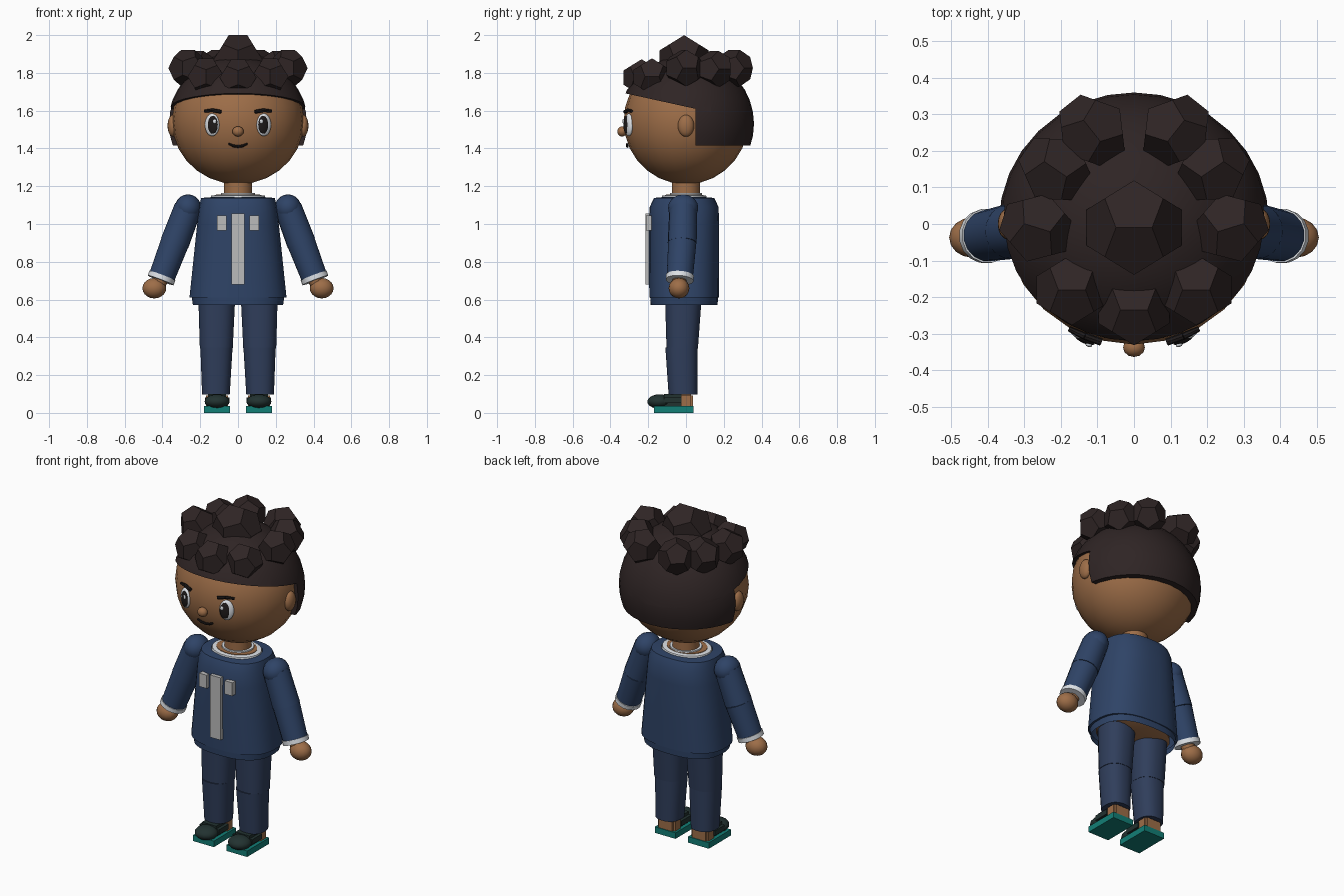
import bpy, bmesh, math
from mathutils import Vector, Matrix

old = bpy.data.objects.get("Cube")
if old:
    bpy.data.objects.remove(old, do_unlink=True)


def material(name, rgb):
    m = bpy.data.materials.new(name)
    m.use_nodes = True
    m.diffuse_color = (*rgb, 1)
    m.node_tree.nodes["Principled BSDF"].inputs["Base Color"].default_value = (*rgb, 1)
    return m


SKIN = material("brown_skin", (.34, .155, .065))
HAIR = material("dark_brown_hair", (.028, .018, .018))
NAVY = material("navy_jacket", (.028, .057, .135))
PANTS = material("navy_trousers", (.029, .048, .105))
TEAL = material("teal_sole", (.006, .21, .18))
SHOE = material("dark_green_shoe", (.016, .032, .03))
GREY = material("light_grey_trim", (.5, .5, .5))
WHITE = material("white", (.75, .78, .82))
BLACK = material("near_black", (.014, .011, .011))


def finish(name, bm, mat, smooth=40):
    bmesh.ops.recalc_face_normals(bm, faces=bm.faces)
    me = bpy.data.meshes.new(name)
    bm.to_mesh(me)
    bm.free()
    me.materials.append(mat)
    if smooth:
        for p in me.polygons:
            p.use_smooth = True
        me.set_sharp_from_angle(angle=math.radians(smooth))
    ob = bpy.data.objects.new(name, me)
    bpy.context.collection.objects.link(ob)
    return ob


def ball_mesh(loc, size, turn=0, u=24, v=14):
    bm = bmesh.new()
    m = Matrix.Translation(loc) @ Matrix.Rotation(turn, 4, 'Z') @ Matrix.Diagonal((*size, 1))
    bmesh.ops.create_uvsphere(bm, u_segments=u, v_segments=v, radius=1, matrix=m)
    return bm


def ball(name, loc, size, mat, turn=0, u=24, v=14):
    return finish(name, ball_mesh(loc, size, turn, u, v), mat, 60)


def box(name, loc, size, mat, bevel=0):
    bm = bmesh.new()
    bmesh.ops.create_cube(bm, size=1, matrix=Matrix.Translation(loc) @ Matrix.Diagonal((*size, 1)))
    if bevel:
        bmesh.ops.bevel(bm, geom=bm.edges[:], offset=bevel, segments=2, affect='EDGES')
    return finish(name, bm, mat, 30)


def loft(name, rings, mat, seg=24, power=2, caps=True):
    """Stack of (x, y, z, half width, half depth) super-ellipse rings."""
    bm = bmesh.new()
    loops = []
    for x, y, z, rx, ry in rings:
        loop = []
        for i in range(seg):
            a = math.tau * (i + .5) / seg
            c, s = math.cos(a), math.sin(a)
            loop.append(bm.verts.new((x + rx * math.copysign(abs(c) ** (2 / power), c),
                                      y + ry * math.copysign(abs(s) ** (2 / power), s), z)))
        loops.append(loop)
    for a, b in zip(loops, loops[1:]):
        for i in range(seg):
            j = (i + 1) % seg
            bm.faces.new((a[i], a[j], b[j], b[i]))
    if caps:
        bm.faces.new(loops[0])
        bm.faces.new(loops[-1])
    return finish(name, bm, mat)


def tube(name, points, radii, mat, seg=12):
    """Chain of tapered segments joined into one object."""
    bm = bmesh.new()
    for i in range(len(points) - 1):
        a, b = Vector(points[i]), Vector(points[i + 1])
        m = Matrix.Translation((a + b) / 2) @ (b - a).to_track_quat('Z', 'Y').to_matrix().to_4x4()
        bmesh.ops.create_cone(bm, cap_ends=True, segments=seg, radius1=radii[i],
                              radius2=radii[i + 1], depth=(b - a).length, matrix=m)
    return finish(name, bm, mat)


def cut_ball(name, loc, size, planes, mat):
    """Ball trimmed by planes; everything on the normal side is removed."""
    bm = ball_mesh(loc, size, 0, 32, 18)
    for co, no in planes:
        bmesh.ops.bisect_plane(bm, geom=bm.verts[:] + bm.edges[:] + bm.faces[:],
                               plane_co=co, plane_no=no, clear_outer=True)
        bmesh.ops.holes_fill(bm, edges=[e for e in bm.edges if e.is_boundary], sides=0)
    return finish(name, bm, mat)


def curl(name, loc, s, turn=0):
    """Dodecahedron hair lump with an edge on top."""
    g = (1 + 5 ** .5) / 2
    signs = (-1, 1)
    pts = [(x, y, z) for x in signs for y in signs for z in signs]
    for a in signs:
        for b in signs:
            p, q = a / g, b * g
            pts += [(p, 0, q), (q, p, 0), (0, q, p)]
    bm = bmesh.new()
    for p in pts:
        bm.verts.new(p)
    bmesh.ops.convex_hull(bm, input=bm.verts[:])
    bmesh.ops.dissolve_limit(bm, angle_limit=.05, verts=bm.verts[:], edges=bm.edges[:])
    bm.transform(Matrix.Translation(loc) @ Matrix.Rotation(turn, 4, 'Z') @ Matrix.Scale(s, 4))
    return finish(name, bm, HAIR, 0)


# Head and hair cap
HC, HS = Vector((0, 0, 1.545)), (.35, .33, .335)
ball("head", HC, HS, SKIN)
cap, cap_size = (0, 0, 1.53), (.37, .36, .36)
cut_ball("hair_top", cap, cap_size, [((0, .05, 1.61), (0, -.22, -1))], HAIR)
cut_ball("hair_back", cap, cap_size,
         [((0, .05, 0), (0, -1, 0)), ((0, 0, 1.415), (0, 0, -1))], HAIR)

# Hair lumps
curl("crown_curl", (0, -.01, 1.87), .08)
curl("front_curl", (0, -.235, 1.775), .06)
for s, side in ((-1, "right"), (1, "left")):
    for i, (x, y, z) in enumerate([(.17, -.18, 1.78), (.265, -.01, 1.825),
                                   (.215, .15, 1.82), (.115, .255, 1.825)]):
        curl(f"{side}_curl_{i}", (s * x, y, z), .06, s * .3 * i)


def on_face(x, z, lift=0):
    k = 1 - (x / HS[0]) ** 2 - ((z - HC.z) / HS[2]) ** 2
    return Vector((x, -HS[1] * math.sqrt(k) - lift, z))


# Face
ball("nose", (0, -.338, 1.49), (.03, .026, .027), SKIN, 0, 12, 8)
mouth = [on_face(x, 1.41 + 6 * x * x, .008) for x in (-.05, -.025, 0, .025, .05)]
tube("mouth", mouth, (.005, .007, .007, .007, .005), BLACK, 8)
for s, side in ((-1, "right"), (1, "left")):
    t = s * .4
    ball(f"{side}_eye", on_face(s * .137, 1.525), (.041, .018, .06), WHITE, t)
    ball(f"{side}_pupil", on_face(s * .134, 1.525, .012), (.029, .011, .047), BLACK, t)
    ball(f"{side}_eye_glint", on_face(s * .124, 1.543, .022), (.01, .006, .012), WHITE, t, 12, 8)
    brow = [on_face(s * x, z, .008) for x, z in ((.09, 1.594), (.135, 1.602), (.178, 1.598))]
    tube(f"{side}_eyebrow", brow, (.01, .01, .007), BLACK, 8)
    ball(f"{side}_ear", (s * .345, 0, 1.52), (.028, .043, .058), SKIN, 0, 16, 10)

# Neck and collar
loft("neck", [(0, 0, 1.1, .075, .075), (0, 0, 1.25, .075, .075)], SKIN)
loft("collar", [(0, -.01, 1.12, .15, .125), (0, -.01, 1.15, .143, .118),
                (0, -.01, 1.153, .12, .098)], WHITE)
loft("neckline_skin", [(0, -.01, 1.12, .12, .098), (0, -.01, 1.156, .118, .096)], SKIN)
loft("inner_collar", [(0, 0, 1.12, .096, .09), (0, 0, 1.163, .09, .085)], WHITE)

# Jacket, open below, with the hips inside
loft("jacket", [(0, -.01, .61, .258, .185), (0, -.01, .8, .238, .186), (0, -.01, 1.0, .217, .186),
                (0, -.01, 1.09, .207, .183), (0, -.01, 1.138, .195, .16),
                (0, -.01, 1.142, .14, .115)], NAVY, 32, 2.5, False)
loft("jacket_hem", [(0, -.01, .572, .24, .178), (0, -.01, .61, .245, .18),
                    (0, -.01, .612, .257, .184)], NAVY, 32, 2.5, False)
loft("hips", [(0, -.01, .575, .13, .1), (0, -.01, .6, .225, .165), (0, -.01, .8, .2, .15)], SKIN)

# Chest trim
box("centre_trim", (0, -.2, .868), (.07, .03, .375), GREY)
for s, side in ((-1, "right"), (1, "left")):
    box(f"{side}_chest_patch", (s * .085, -.197, 1.005), (.05, .03, .08), GREY)

    # Arm
    top, elbow = Vector((s * .265, -.015, 1.085)), Vector((s * .335, -.02, .9))
    wrist = Vector((s * .405, -.033, .715))
    along = (wrist - elbow).normalized()
    ball(f"{side}_shoulder", top, (.07, .08, .072), NAVY, 0, 16, 10)
    tube(f"{side}_upper_sleeve", [top, elbow], (.073, .077), NAVY, 16)
    tube(f"{side}_lower_sleeve", [elbow, wrist], (.076, .07), NAVY, 16)
    tube(f"{side}_cuff", [wrist - along * .012, wrist + along * .014], (.075, .074), WHITE, 16)
    tube(f"{side}_wrist", [wrist, wrist + along * .05], (.04, .035), SKIN)
    ball(f"{side}_hand", (s * .443, -.037, .66), (.063, .055, .054), SKIN, 0, 16, 10)

    # Leg
    loft(f"{side}_upper_leg", [(s * .115, -.02, .342, .088, .084), (s * .112, -.013, .65, .1, .1)],
         PANTS, 20, 2.4)
    loft(f"{side}_lower_leg", [(s * .117, -.016, .098, .074, .077),
                               (s * .114, -.024, .346, .086, .086)], PANTS, 20, 2.4)
    # Shoe and foot
    box(f"{side}_sole", (s * .111, -.065, .018), (.138, .21, .036), TEAL)
    box(f"{side}_heel", (s * .111, 0, .065), (.115, .075, .08), SKIN, .012)
    box(f"{side}_shoe_upper", (s * .111, -.07, .067), (.13, .13, .066), SHOE, .018)
    ball(f"{side}_shoe_toe", (s * .111, -.14, .06), (.066, .065, .038), SHOE, 0, 16, 10)
